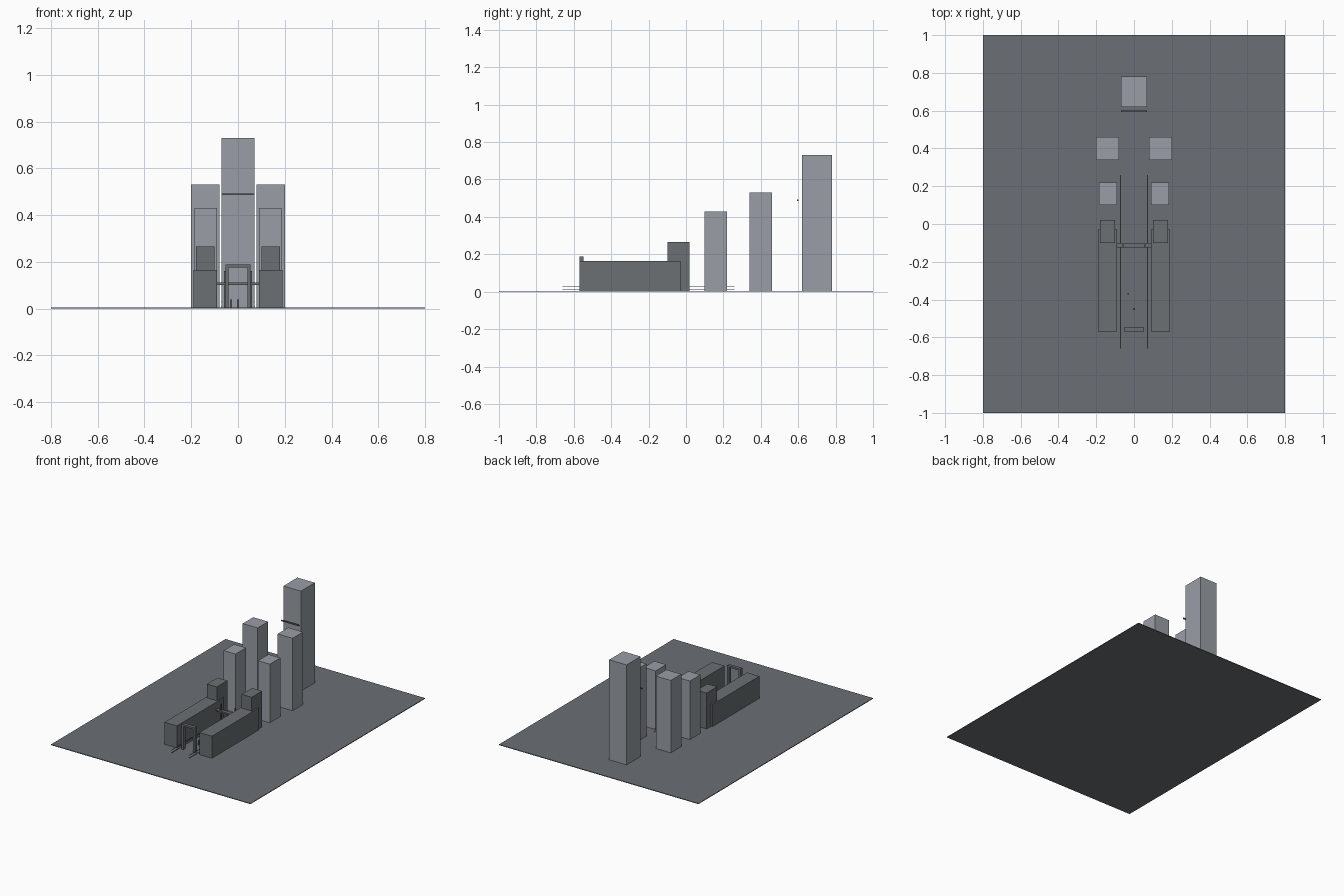
import bpy

old = bpy.data.objects.get("Cube")
if old:
    bpy.data.objects.remove(old, do_unlink=True)


def material(name, color):
    mat = bpy.data.materials.new(name)
    mat.use_nodes = True
    mat.diffuse_color = (*color, 1)
    mat.node_tree.nodes["Principled BSDF"].inputs["Base Color"].default_value = (*color, 1)
    return mat


GROUND = material("slate ground", (0.145, 0.16, 0.18))
DARK = material("dark grey", (0.145, 0.16, 0.17))
LIGHT = material("light grey", (0.32, 0.345, 0.38))


def box(name, mat, x, y, z):
    """Box from (min, max) pairs."""
    bpy.ops.mesh.primitive_cube_add(size=1, location=[sum(p) / 2 for p in (x, y, z)])
    obj = bpy.context.object
    obj.name = name
    obj.scale = [p[1] - p[0] for p in (x, y, z)]
    bpy.ops.object.transform_apply(location=False, rotation=False, scale=True)
    obj.data.materials.append(mat)


def pair(name, mat, x, y, z):
    """The same box on both sides of the central avenue."""
    box("left_" + name, mat, x, y, z)
    box("right_" + name, mat, (-x[1], -x[0]), y, z)


BASE = 0.005
box("ground", GROUND, (-0.8, 0.8), (-1, 1), (0, BASE))

# Long halls and the short blocks at their rear ends
pair("hall", DARK, (0.09, 0.19), (-0.57, -0.03), (BASE, 0.165))
pair("hall_tower", DARK, (0.10, 0.18), (-0.10, 0.02), (BASE, 0.265))

# Pale towers rising toward the back
pair("near_tower", LIGHT, (0.09, 0.185), (0.10, 0.22), (BASE, 0.43))
pair("middle_tower", LIGHT, (0.08, 0.20), (0.34, 0.46), (BASE, 0.53))
box("main_tower", LIGHT, (-0.07, 0.07), (0.62, 0.78), (BASE, 0.73))
box("tower_bar", DARK, (-0.07, 0.07), (0.594, 0.602), (0.485, 0.493))

# Entrance gate
pair("gate_post", DARK, (0.04, 0.053), (-0.57, -0.547), (BASE, 0.175))
box("gate_lintel", DARK, (-0.053, 0.053), (-0.57, -0.547), (0.175, 0.188))

# Footbridge between the halls
box("footbridge", DARK, (-0.09, 0.09), (-0.125, -0.10), (0.102, 0.112))
pair("bridge_post", DARK, (0.053, 0.06), (-0.118, -0.108), (BASE, 0.16))

# Railings along the avenue
pair("handrail", LIGHT, (0.07, 0.073), (-0.66, 0.26), (0.027, 0.031))
pair("lower_rail", LIGHT, (0.07, 0.073), (-0.66, 0.26), (0.008, 0.012))

# Small bollards
for i, (x, y) in enumerate([(0, -0.45), (-0.03, -0.37)]):
    box(f"bollard_{i + 1}", DARK, (x - 0.004, x + 0.004), (y - 0.004, y + 0.004), (BASE, 0.04))
